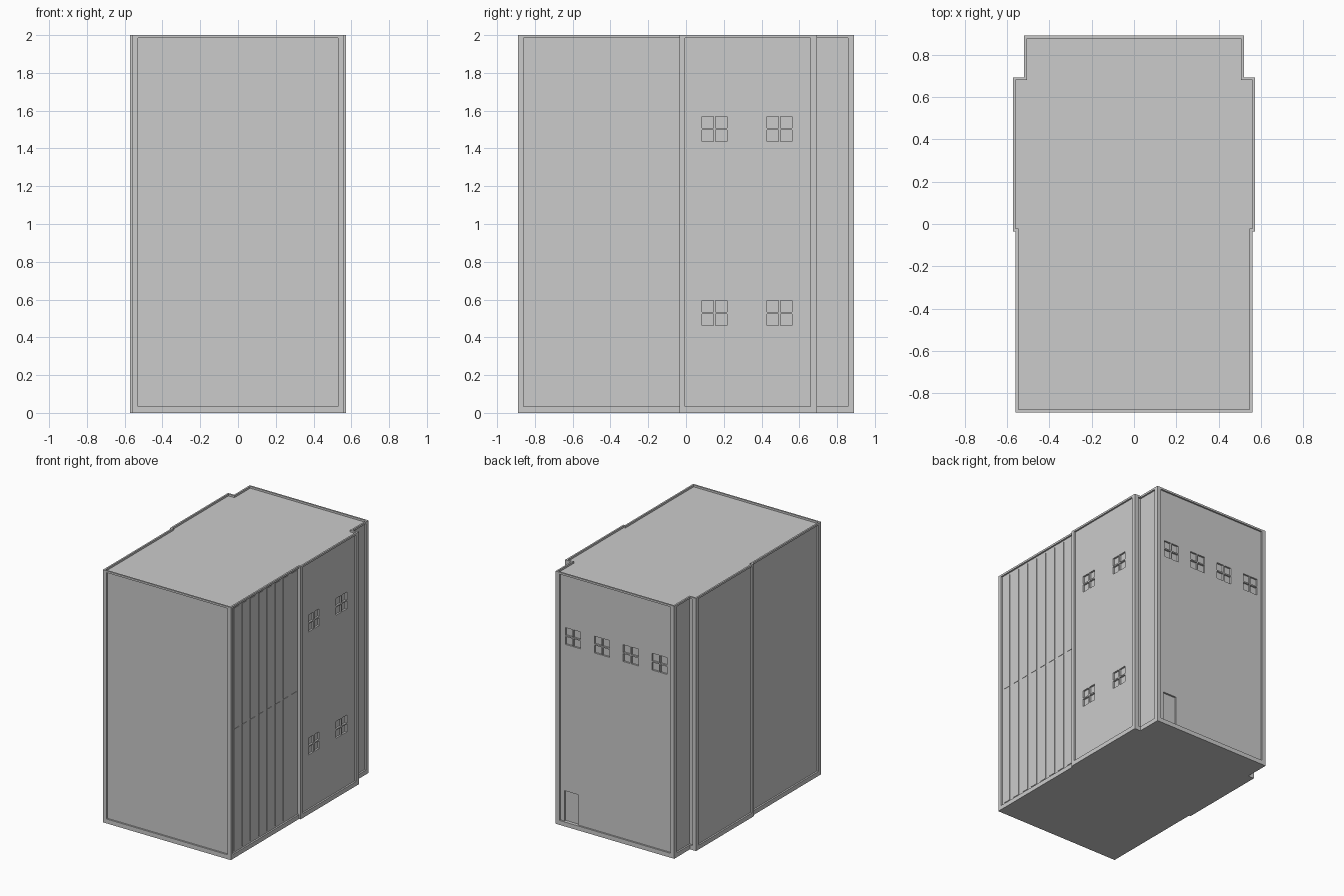
import bpy, bmesh

if "Cube" in bpy.data.objects:
    bpy.data.objects.remove(bpy.data.objects["Cube"])

D = 0.013            # how far wall panels and roof sit behind the edge frame
H = 2.0
BASE, TOP = 0.035, 1.985


def finish(bm, name):
    bmesh.ops.recalc_face_normals(bm, faces=bm.faces)
    me = bpy.data.meshes.new(name)
    bm.to_mesh(me)
    bm.free()
    ob = bpy.data.objects.new(name, me)
    bpy.context.collection.objects.link(ob)
    return ob


def add_box(bm, x0, x1, y0, y1, z0, z1):
    vs = bmesh.ops.create_cube(bm, size=1)["verts"]
    for v in vs:
        v.co.x = x1 if v.co.x > 0 else x0
        v.co.y = y1 if v.co.y > 0 else y0
        v.co.z = z1 if v.co.z > 0 else z0


def footprint(d):
    """Stepped plan outline, inset by d."""
    right = [(.56 - d, -.89 + d), (.56 - d, -.035 + d), (.573 - d, -.035 + d),
             (.573 - d, .693 - d), (.52 - d, .693 - d), (.52 - d, .89 - d)]
    return right + [(-x, y) for x, y in reversed(right)]


def prism(name, pts, z0, z1):
    bm = bmesh.new()
    f = bm.faces.new([bm.verts.new((x, y, z0)) for x, y in pts])
    ext = bmesh.ops.extrude_face_region(bm, geom=[f])["geom"]
    for v in ext:
        if isinstance(v, bmesh.types.BMVert):
            v.co.z = z1
    return finish(bm, name)


def ring(name, z0, z1):
    bm = bmesh.new()
    loops = [[bm.verts.new((x, y, z)) for x, y in footprint(d)]
             for d, z in ((0, z0), (0, z1), (D, z1), (D, z0))]
    n = len(loops[0])
    for k in range(4):
        a, b = loops[k], loops[(k + 1) % 4]
        for i in range(n):
            j = (i + 1) % n
            bm.faces.new((a[i], a[j], b[j], b[i]))
    return finish(bm, name)


# main building body, plus base and roof edge trims
body = prism("building_body", footprint(D), 0, TOP)
ring("base_trim", 0, BASE)
ring("roof_rim", TOP, H)

# corner posts on both sides
bm = bmesh.new()
for x0, x1, y0, y1 in ((.53, .56, -.89, -.86), (.54, .573, -.035, -.005),
                       (.54, .573, .66, .693), (.487, .52, .857, .89)):
    add_box(bm, x0, x1, y0, y1, BASE, TOP)
    add_box(bm, -x1, -x0, y0, y1, BASE, TOP)
finish(bm, "corner_posts")

# window panes and door recess, cut into the walls
bm = bmesh.new()
W, BAR, DEEP = .133, .010, .014
half = (W - BAR) / 2
offsets = (-W / 2, BAR / 2)
for y in (.15, .495):                      # right wall
    for z in (.528, 1.502):
        for a in offsets:
            for b in offsets:
                add_box(bm, .56 - DEEP, .60, y + a, y + a + half, z + b, z + b + half)
for x in (.376, .123, -.130, -.383):       # back wall
    for a in offsets:
        for b in offsets:
            add_box(bm, x + a, x + a + half, .877 - DEEP, .92, 1.502 + b, 1.502 + b + half)
add_box(bm, .33, .45, .877 - DEEP, .92, BASE, .275)
cutter = finish(bm, "opening_cutter")
cutter.hide_render = True
cutter.hide_set(True)
mod = body.modifiers.new("openings", "BOOLEAN")
mod.operation = "DIFFERENCE"
mod.solver = "EXACT"
mod.object = cutter

# shallow vertical boards on the front part of the right wall, in two rows
bm = bmesh.new()
N = 8
step = (.86 - .035) / N
for z0, z1 in ((.05, 1.012), (1.02, 1.97)):
    for i in range(N):
        y = -.86 + i * step
        add_box(bm, .54, .56 - D + .003, y + .025, y + step - .015, z0, z1)
finish(bm, "wall_boards")
